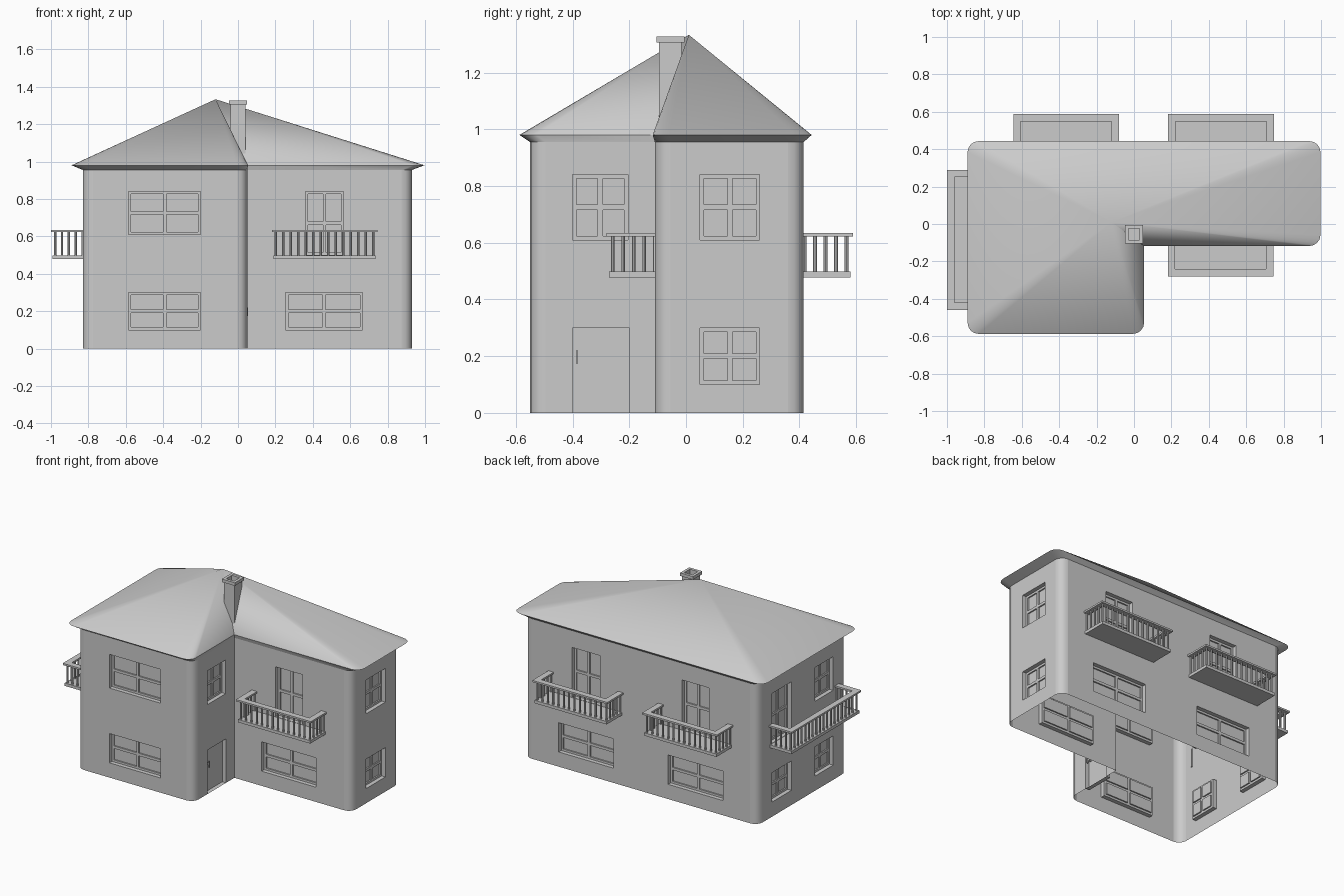
import bpy, bmesh, math
from mathutils import Vector, Matrix

if "Cube" in bpy.data.objects:
    bpy.data.objects.remove(bpy.data.objects["Cube"])

FOOT = [Vector(p) for p in [(-.83, -.55), (.05, -.55), (.05, -.11),
                            (.93, -.11), (.93, .415), (-.83, .415)]]
CONCAVE, R, SEG, TOP = 2, .055, 4, .957
UP, LOW, TALL = (.61, .84), (.10, .30), (.50, .84)


def finish(bm, name, smooth=False, recalc=True):
    bmesh.ops.remove_doubles(bm, verts=bm.verts, dist=1e-5)
    if recalc:
        bmesh.ops.recalc_face_normals(bm, faces=bm.faces)
    me = bpy.data.meshes.new(name)
    bm.to_mesh(me)
    bm.free()
    ob = bpy.data.objects.new(name, me)
    bpy.context.collection.objects.link(ob)
    if smooth:
        bpy.ops.object.select_all(action='DESELECT')
        ob.select_set(True)
        bpy.context.view_layer.objects.active = ob
        bpy.ops.object.shade_smooth_by_angle(angle=math.radians(30))
    return ob


def face(bm, pts):
    bm.faces.new([bm.verts.new(p) for p in pts])


def corner_arc(i):
    """Rounded outline points at one footprint corner."""
    p = FOOT[i]
    if i == CONCAVE:
        return [p.copy()]
    a = (p - FOOT[i - 1]).normalized()
    b = (FOOT[(i + 1) % 6] - p).normalized()
    c = p - a * R + b * R
    angles = [math.pi / 2 * k / SEG for k in range(SEG + 1)]
    return [c - b * R * math.cos(t) + a * R * math.sin(t) for t in angles]


arcs = [corner_arc(i) for i in range(6)]


# Facade helpers: a flat panel with rectangular holes, and the sides of a recess
def rect(P, r, d):
    a, b, c, e = r
    return [P(a, c, d), P(b, c, d), P(b, e, d), P(a, e, d)]


def panel(bm, P, r, d, holes):
    ts = sorted({r[0], r[1], *[v for h in holes for v in h[:2]]})
    zs = sorted({r[2], r[3], *[v for h in holes for v in h[2:]]})
    for t0, t1 in zip(ts, ts[1:]):
        for z0, z1 in zip(zs, zs[1:]):
            t, z = (t0 + t1) / 2, (z0 + z1) / 2
            if not any(h[0] < t < h[1] and h[2] < z < h[3] for h in holes):
                face(bm, rect(P, (t0, t1, z0, z1), d))


def recess(bm, P, r, d0, d1):
    A, B = rect(P, r, d0), rect(P, r, d1)
    for i in range(4):
        j = (i + 1) % 4
        face(bm, [A[i], A[j], B[j], B[i]])


def window(bm, P, r):
    recess(bm, P, r, 0, .028)
    t0, t1, z0, z1 = r
    tm, zm, e, m = (t0 + t1) / 2, (z0 + z1) / 2, .014, .009
    panes = [(a, b, c, d) for a, b in ((t0 + e, tm - m), (tm + m, t1 - e))
             for c, d in ((z0 + e, zm - m), (zm + m, z1 - e))]
    panel(bm, P, r, .028, panes)
    for q in panes:
        recess(bm, P, q, .028, .037)
        panel(bm, P, q, .037, [])


# Openings per wall, as (start, end, z range) along the world axis of that wall
SIDE = [(.05, .26, *UP), (.05, .26, *LOW)]
REAR = [(-.40, -.205, *UP), (-.40, -.205, *LOW)]
OPEN = [
    [(-.585, -.20, *UP), (-.585, -.20, *LOW)],
    [(-.40, -.205, *UP), (-.40, -.20, 0, .30)],
    [(.36, .565, *TALL), (.255, .665, *LOW)],
    SIDE,
    [(.36, .57, *TALL), (.255, .67, *LOW), (-.465, -.26, *TALL), (-.57, -.155, *LOW)],
    [(.05, .26, *TALL), SIDE[1]] + REAR,
]

# Walls: open-bottomed shell with recessed windows and doors
bm = bmesh.new()
for i in range(6):
    s, e = arcs[i][-1], arcs[(i + 1) % 6][0]
    u = (e - s).normalized()
    n = Vector((u.y, -u.x))
    axis = 0 if abs(u.x) > .5 else 1

    def P(t, z, d, s=s, u=u, n=n):
        q = s + u * t - n * d
        return (q.x, q.y, z)

    holes = []
    for a, b, z0, z1 in OPEN[i]:
        t = sorted(((a - s[axis]) * u[axis], (b - s[axis]) * u[axis]))
        holes.append((t[0], t[1], z0, z1))
    panel(bm, P, (0, (e - s).length, 0, TOP), 0, holes)
    for h in holes:
        if h[2] == 0:                       # plain entrance door
            recess(bm, P, h, 0, .028)
            panel(bm, P, h, .028, [])
        else:
            window(bm, P, h)
    for p, q in zip(arcs[i], arcs[i][1:]):  # rounded corner strip
        face(bm, [(*p, 0), (*q, 0), (*q, TOP), (*p, TOP)])
finish(bm, "house_walls", smooth=True, recalc=False)

# Roof: sloping soffit out to the eave, then up to a single peak
ring = [p for a in arcs for p in a]
eave = [(p.x * 1.072, p.y * 1.068, .98) for p in ring]
bm = bmesh.new()
for k in range(len(ring)):
    j = (k + 1) % len(ring)
    face(bm, [(*ring[j], TOP - .002), (*ring[k], TOP - .002), eave[k], eave[j]][::-1][::-1])
    face(bm, [eave[k], eave[j], (-.12, .01, 1.333)])
finish(bm, "roof", smooth=True)

# Chimney: square rings with a flared cap and an open flue
bm = bmesh.new()
prof = [(.04, .99), (.04, 1.306), (.049, 1.306), (.049, 1.327), (.03, 1.327), (.03, 1.25)]
sq = [[(x * h, -.055 + y * h, z) for x, y in ((-1, -1), (1, -1), (1, 1), (-1, 1))] for h, z in prof]
for a, b in zip(sq, sq[1:]):
    for i in range(4):
        j = (i + 1) % 4
        face(bm, [a[i], a[j], b[j], b[i]])
face(bm, sq[0])
face(bm, sq[-1])
finish(bm, "chimney")


def box(bm, lo, hi):
    lo, hi = Vector(lo), Vector(hi)
    size = Vector([abs(v) for v in hi - lo])
    bmesh.ops.create_cube(bm, size=1, matrix=Matrix.Translation((lo + hi) / 2) @ Matrix.Diagonal((*size, 1)))


def balcony(name, origin, n, width, depth):
    """Slab, balusters and a U-shaped handrail on a wall with outward normal n."""
    o, n = Vector(origin), Vector(n)
    u = Vector((-n.y, n.x))
    h = width / 2

    def Q(a, d, z):
        q = o + u * a + n * d
        return (q.x, q.y, z)

    bm = bmesh.new()
    box(bm, Q(-h + .01, 0, .478), Q(h - .01, depth - .008, .498))
    box(bm, Q(-h, depth - .04, .622), Q(h, depth, .634))
    for s in (-1, 1):
        box(bm, Q(s * h, 0, .622), Q(s * (h - .04), depth - .04, .634))
    e, f = h - .022, depth - .022
    count = round(2 * e / .04)
    spots = [(-e + 2 * e * k / count, f) for k in range(count + 1)]
    spots += [(s * e, f - .037 * k) for s in (-1, 1) for k in range(1, 5)]
    for a, d in spots:
        bmesh.ops.create_cone(bm, cap_ends=True, segments=8, radius1=.0065, radius2=.0065,
                              depth=.126, matrix=Matrix.Translation(Q(a, d, .56)))
    finish(bm, name, smooth=True)


balcony("front_balcony", (.463, -.11), (0, -1), .565, .17)
balcony("back_balcony_right", (.465, .415), (0, 1), .565, .173)
balcony("back_balcony_left", (-.363, .415), (0, 1), .565, .173)
balcony("left_balcony", (-.83, -.085), (-1, 0), .75, .17)

# Door handle
bm = bmesh.new()
box(bm, (.02, -.388, .195), (.053, -.38, .203))
box(bm, (.046, -.388, .175), (.054, -.38, .22))
finish(bm, "door_handle")
